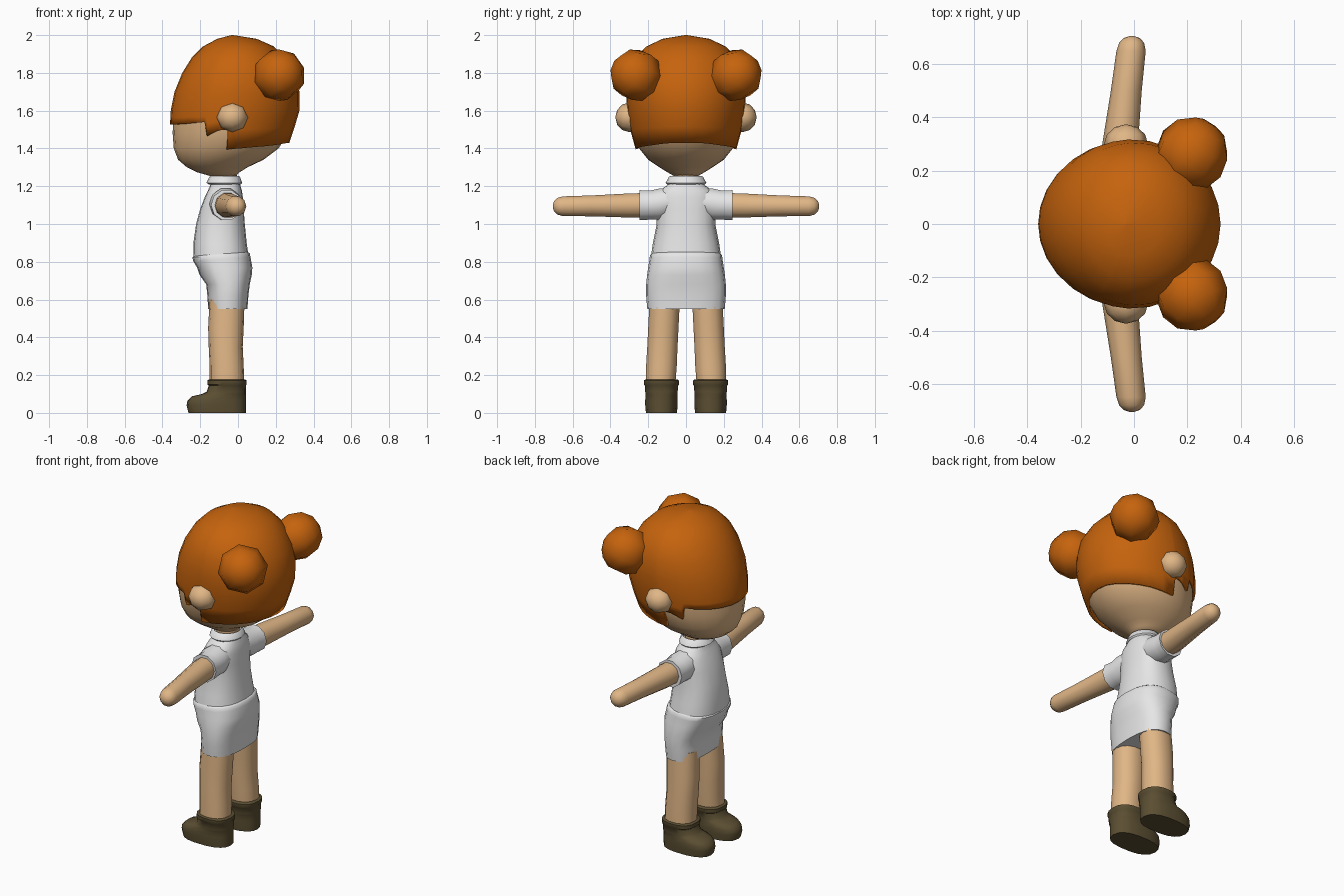
import bpy, bmesh, math
from mathutils import Vector

if "Cube" in bpy.data.objects:
    bpy.data.objects.remove(bpy.data.objects["Cube"])


def mat(name, rgb):
    m = bpy.data.materials.new(name)
    m.diffuse_color = (*rgb, 1)
    m.use_nodes = True
    m.node_tree.nodes["Principled BSDF"].inputs["Base Color"].default_value = m.diffuse_color
    return m


SKIN = mat("warm skin", (0.75, 0.47, 0.24))
HAIR = mat("orange hair", (0.56, 0.125, 0.004))
WHITE = mat("white cloth", (0.79, 0.79, 0.80))
BOOT = mat("dark brown leather", (0.105, 0.077, 0.032))


def finish(name, bm, material, angle=45):
    bmesh.ops.recalc_face_normals(bm, faces=bm.faces[:])
    me = bpy.data.meshes.new(name)
    bm.to_mesh(me)
    bm.free()
    me.materials.append(material)
    ob = bpy.data.objects.new(name, me)
    bpy.context.collection.objects.link(ob)
    bpy.ops.object.select_all(action='DESELECT')
    ob.select_set(True)
    bpy.context.view_layer.objects.active = ob
    bpy.ops.object.shade_smooth_by_angle(angle=math.radians(angle))
    return ob


def skin_rings(name, rings, material, cap=(True, True), angle=45):
    """Bridge point rings of equal length into a tube."""
    bm = bmesh.new()
    vs = [[bm.verts.new(p) for p in r] for r in rings]
    n = len(vs[0])
    for a, b in zip(vs, vs[1:]):
        for i in range(n):
            j = (i + 1) % n
            bm.faces.new((a[i], a[j], b[j], b[i]))
    if cap[0]:
        bm.faces.new(vs[0][::-1])
    if cap[1]:
        bm.faces.new(vs[-1])
    return finish(name, bm, material, angle)


def sgnpow(v, e):
    return math.copysign(abs(v) ** e, v)


def upright(name, rows, material, y=0, n=20, e=1.0, **kw):
    """Rows are (z, front x, back x, half width)."""
    rings = []
    for z, x0, x1, w in rows:
        ring = []
        for k in range(n):
            a = 2 * math.pi * k / n
            ring.append(((x0 + x1) / 2 + (x1 - x0) / 2 * sgnpow(math.cos(a), e),
                         y + w * sgnpow(math.sin(a), e), z))
        rings.append(ring)
    return skin_rings(name, rings, material, **kw)


def sideways(name, rows, material, s, n=10):
    """Rows are (y, centre x, centre z, radius); s is the side."""
    rings = [[(cx + r * math.cos(2 * math.pi * k / n), s * y,
               cz + r * math.sin(2 * math.pi * k / n)) for k in range(n)]
             for y, cx, cz, r in rows]
    return skin_rings(name, rings, material)


def ball(name, centre, radius, direction, material, rings=6, scale=(1, 1, 1)):
    bm = bmesh.new()
    bmesh.ops.create_uvsphere(bm, u_segments=8, v_segments=rings, radius=radius)
    q = Vector((0, 0, 1)).rotation_difference(Vector(direction))
    for v in bm.verts:
        p = q @ v.co
        v.co = Vector(centre) + Vector(p[i] * scale[i] for i in range(3))
    return finish(name, bm, material, 65)


def interp(table, x):
    for a, b in zip(table, table[1:]):
        if x <= b[0]:
            t = max(0, (x - a[0]) / (b[0] - a[0]))
            return [p + (q - p) * t for p, q in zip(a[1:], b[1:])]
    return list(table[-1][1:])


# head and neck
upright("head", [(1.255, -.15, -.01, .065), (1.275, -.22, .01, .10), (1.30, -.27, .05, .14),
                 (1.34, -.317, .135, .20), (1.40, -.34, .215, .248), (1.48, -.346, .265, .28),
                 (1.58, -.342, .29, .293), (1.7, -.315, .295, .29), (1.82, -.26, .24, .24),
                 (1.92, -.16, .14, .15), (1.95, -.06, .05, .05)], SKIN, n=24, angle=60)
upright("neck", [(1.17, -.135, -.005, .065), (1.29, -.135, -.005, .065)], SKIN, n=12)

# hair cap with a straight fringe, a side lock and a notch around the ear
PROFILE = [(1.39, -.35, .25, .265), (1.43, -.355, .272, .28), (1.53, -.36, .305, .302),
           (1.6, -.356, .325, .312), (1.7, -.336, .325, .317), (1.8, -.295, .30, .305),
           (1.88, -.245, .25, .268), (1.94, -.185, .19, .21), (1.98, -.11, .10, .125),
           (2.0, -.035, -.025, .005)]
EDGE = [(0, 1.527), (12, 1.527), (25, 1.528), (38, 1.53), (51, 1.535), (63, 1.54), (66.5, 1.465),
        (77, 1.495), (86, 1.50), (88, 1.395), (101, 1.40), (115, 1.407), (128, 1.412),
        (141, 1.418), (154, 1.425), (167, 1.43), (180, 1.43)]
columns = EDGE + [(-a, z) for a, z in EDGE[-2:0:-1]]


def hair_point(deg, z):
    x0, x1, w = interp(PROFILE, z)
    a = math.radians(deg)
    return ((x0 + x1) / 2 - (x1 - x0) / 2 * math.cos(a), w * math.sin(a), z)


hair_rings = [[hair_point(a, z + (1.6 - z) * t) for a, z in columns] for t in (0, .5, 1)]
hair_rings += [[hair_point(a, z) for a, _ in columns] for z in (1.7, 1.8, 1.88, 1.94, 1.98, 2.0)]
hair = skin_rings("hair", hair_rings, HAIR, cap=(False, True), angle=50)
shell = hair.modifiers.new("thickness", 'SOLIDIFY')
shell.thickness = 0.015
shell.offset = -1

# shirt body, collar and skirt
upright("shirt", [(.82, -.237, .057, .187), (.90, -.236, .046, .175), (1.0, -.222, .036, .155),
                  (1.08, -.20, .03, .158), (1.14, -.177, .026, .158), (1.18, -.158, .02, .135),
                  (1.205, -.147, .012, .10), (1.235, -.14, .003, .078)], WHITE, e=.85)
upright("collar", [(1.238, -.14, .0, .072), (1.253, -.148, .006, .082), (1.25, -.152, .01, .09),
                   (1.218, -.167, .022, .108), (1.21, -.155, .015, .10), (1.22, -.14, 0, .072)],
        WHITE, n=16)
skirt = upright("skirt", [(.55, -.158, .05, .205), (.62, -.162, .055, .211), (.68, -.168, .062, .211),
                          (.73, -.203, .073, .206), (.77, -.217, .076, .20), (.81, -.237, .066, .193),
                          (.83, -.241, .062, .191), (.838, -.232, .052, .184)], WHITE, e=.8)
for v in skirt.data.vertices:  # the waistband rises toward the back
    if v.co.z > .80:
        v.co.z += .07 * (v.co.x + .14)

for s, side in ((-1, "right"), (1, "left")):
    # ears and hair buns
    ball(side + "_ear", (-.03, s * .298, 1.565), .083, (0, s, 0), SKIN, scale=(1, .92, .95))
    ball(side + "_hair_bun", (.217, s * .263, 1.788), .14, (.55, s * .75, .3), HAIR)

    # sleeves and arms
    sideways(side + "_sleeve", [(.06, -.065, 1.12, .075), (.14, -.065, 1.105, .087),
                                (.19, -.063, 1.10, .081), (.245, -.06, 1.10, .083),
                                (.245, -.06, 1.10, .068)], WHITE, s)
    sideways(side + "_arm", [(.18, -.06, 1.10, .068), (.30, -.052, 1.098, .067),
                             (.50, -.029, 1.096, .058), (.65, -.011, 1.094, .055),
                             (.68, -.009, 1.094, .047), (.698, -.008, 1.094, .030),
                             (.705, -.008, 1.094, .010)], SKIN, s)

    # legs lean slightly outward
    leg = upright(side + "_leg", [(.14, -.15, .033, .08), (.25, -.15, .03, .083),
                                  (.35, -.155, .025, .082), (.45, -.158, .03, .082),
                                  (.60, -.15, .035, .082)], SKIN, y=s * .125, n=14, e=.9)
    for v in leg.data.vertices:
        v.co.y += s * (.35 - v.co.z) * .05

    # ankle boots with a cuff
    upright(side + "_boot", [(0, -.262, .042, .083), (.04, -.272, .042, .087), (.065, -.268, .042, .087),
                             (.088, -.243, .042, .086), (.10, -.19, .042, .086), (.112, -.166, .042, .087),
                             (.145, -.155, .042, .089), (.15, -.162, .046, .094), (.172, -.162, .046, .094),
                             (.178, -.15, .036, .084)], BOOT, y=s * .130, n=18, e=.8)
